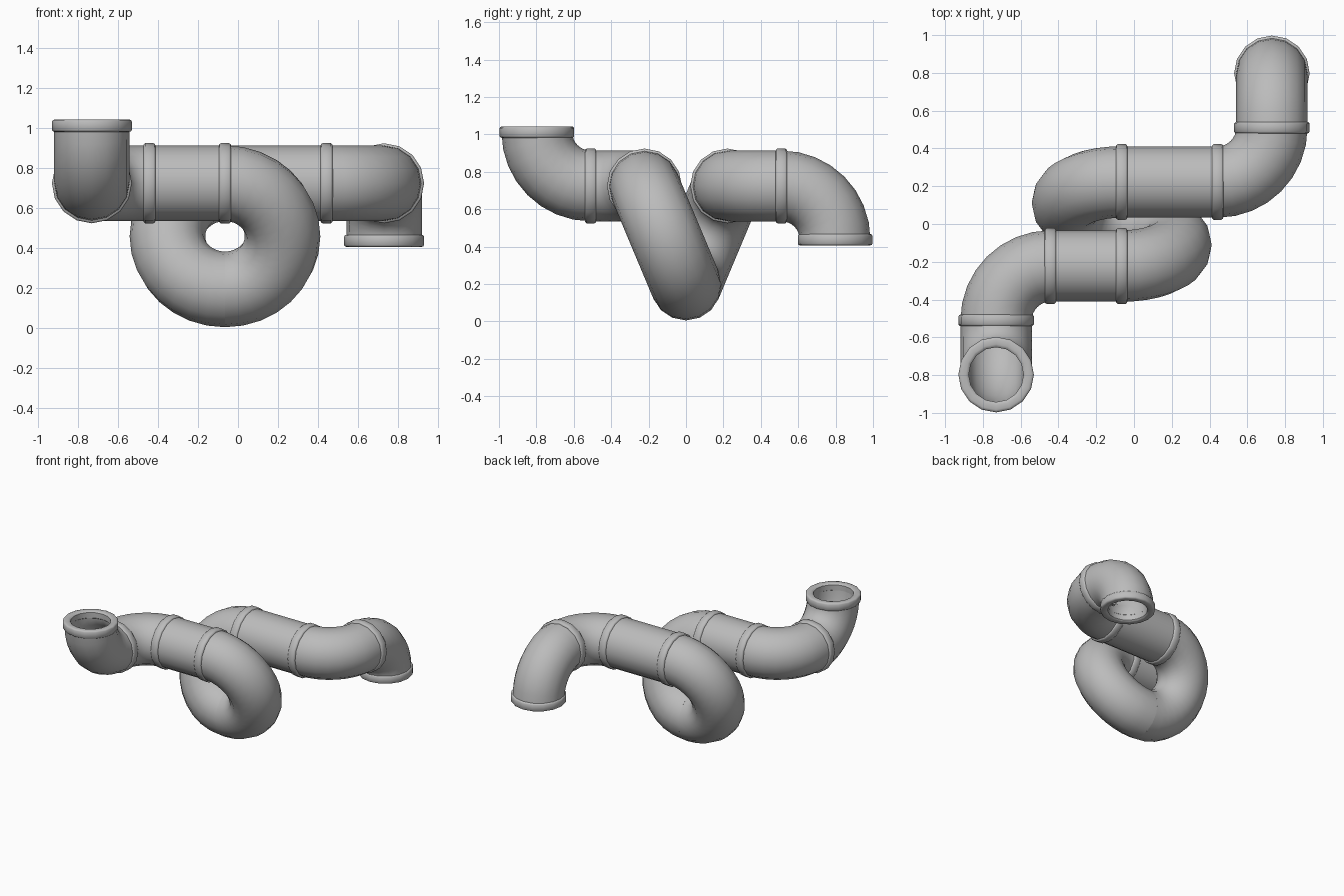
import bpy, bmesh, math
from mathutils import Vector, Matrix

cube = bpy.data.objects.get("Cube")
if cube:
    bpy.data.objects.remove(cube)

SIDES = 16
PIPE_R, BORE_R, COLLAR_R = 0.189, 0.147, 0.2
BEND_R = 0.2875
AXIS_Z = 0.724

grey = bpy.data.materials.new("pipe grey")
grey.use_nodes = True
grey.diffuse_color = (0.5, 0.5, 0.5, 1)
grey.node_tree.nodes["Principled BSDF"].inputs["Base Color"].default_value = (0.5, 0.5, 0.5, 1)


def ring(bm, centre, u, v, radius):
    """A circle of vertices in the plane of u and v."""
    turns = [2 * math.pi * i / SIDES for i in range(SIDES)]
    return [bm.verts.new(centre + radius * (math.cos(a) * u + math.sin(a) * v)) for a in turns]


def skin(bm, rings, closed=False):
    """Join successive rings with quads."""
    pairs = list(zip(rings, rings[1:]))
    if closed:
        pairs.append((rings[-1], rings[0]))
    for a, b in pairs:
        for i in range(SIDES):
            j = (i + 1) % SIDES
            bm.faces.new((a[i], a[j], b[j], b[i]))


def finish(name, bm):
    bmesh.ops.recalc_face_normals(bm, faces=bm.faces)
    mesh = bpy.data.meshes.new(name)
    bm.to_mesh(mesh)
    bm.free()
    mesh.materials.append(grey)
    obj = bpy.data.objects.new(name, mesh)
    bpy.context.collection.objects.link(obj)
    bpy.ops.object.select_all(action='DESELECT')
    obj.select_set(True)
    bpy.context.view_layer.objects.active = obj
    bpy.ops.object.shade_smooth_by_angle(angle=math.radians(40))


def tube(name, frames):
    """Hollow pipe through a list of (centre, u, v) frames."""
    bm = bmesh.new()
    outer = [ring(bm, c, u, v, PIPE_R) for c, u, v in frames]
    inner = [ring(bm, c, u, v, BORE_R) for c, u, v in frames]
    skin(bm, outer + inner[::-1], closed=True)
    finish(name, bm)


def straight(name, start, end):
    start, end = Vector(start), Vector(end)
    u = Vector((0, 0, 1))
    v = (end - start).normalized().cross(u)
    tube(name, [(start, u, v), (end, u, v)])


def bend(name, start, heading, inward, degrees, steps):
    """Pipe turning from its heading towards the inward direction."""
    start, heading = Vector(start), Vector(heading)
    u = Vector(inward).normalized()
    axis = heading.cross(u)
    pivot = start + BEND_R * u
    frames = []
    for i in range(steps + 1):
        turn = Matrix.Rotation(math.radians(degrees) * i / steps, 3, axis)
        frames.append((pivot + turn @ (start - pivot), turn @ u, axis))
    tube(name, frames)


def collar(name, centre, direction):
    """Raised band with rounded edges around a joint."""
    d = Vector(direction)
    u = Vector((0, 1, 0)) if d.z else Vector((0, 0, 1))
    v = d.cross(u)
    half = [(BORE_R - 0.002, 0.021), (BORE_R + 0.005, 0.028), (BORE_R + 0.014, 0.031),
            (COLLAR_R - 0.014, 0.031), (COLLAR_R - 0.005, 0.028), (COLLAR_R, 0.021)]
    profile = half + [(r, -t) for r, t in reversed(half)]
    bm = bmesh.new()
    skin(bm, [ring(bm, Vector(centre) + t * d, u, v, r) for r, t in profile], closed=True)
    finish(name, bm)


X, Y, Z = (1, 0, 0), (0, 1, 0), (0, 0, 1)
DOWN = (0, 0, -1)
end_x, turn_y = 0.73, 0.51
run_x, run_y = end_x - BEND_R, turn_y - BEND_R
end_y = turn_y + BEND_R
loop_x = -0.065
loop_drop = math.sqrt((2 * BEND_R) ** 2 - run_y ** 2)

# Upright inlet and front run
bend("inlet_elbow", (-end_x, -end_y, AXIS_Z + BEND_R), DOWN, Y, 90, 8)
bend("front_elbow", (-end_x, -turn_y, AXIS_Z), Y, X, 90, 8)
straight("front_pipe", (-run_x, -run_y, AXIS_Z), (loop_x, -run_y, AXIS_Z))

# Tilted loop made of two half turns
bend("loop_front_half", (loop_x, -run_y, AXIS_Z), X, (0, run_y, -loop_drop), 180, 16)
bend("loop_back_half", (loop_x, 0, AXIS_Z - loop_drop), (-1, 0, 0), (0, run_y, loop_drop), 180, 16)

# Back run and downward outlet
straight("back_pipe", (loop_x, run_y, AXIS_Z), (run_x, run_y, AXIS_Z))
bend("back_elbow", (run_x, run_y, AXIS_Z), X, Y, 90, 8)
bend("outlet_elbow", (end_x, turn_y, AXIS_Z), Y, DOWN, 90, 8)

# Collars at the joints and open ends
collar("inlet_collar", (-end_x, -end_y, AXIS_Z + BEND_R), Z)
collar("outlet_collar", (end_x, end_y, AXIS_Z - BEND_R), Z)
for label, s in (("front", -1), ("back", 1)):
    collar(label + "_turn_collar", (s * end_x, s * turn_y, AXIS_Z), Y)
    collar(label + "_run_collar", (s * run_x, s * run_y, AXIS_Z), X)
    collar(label + "_loop_collar", (loop_x, s * run_y, AXIS_Z), X)
